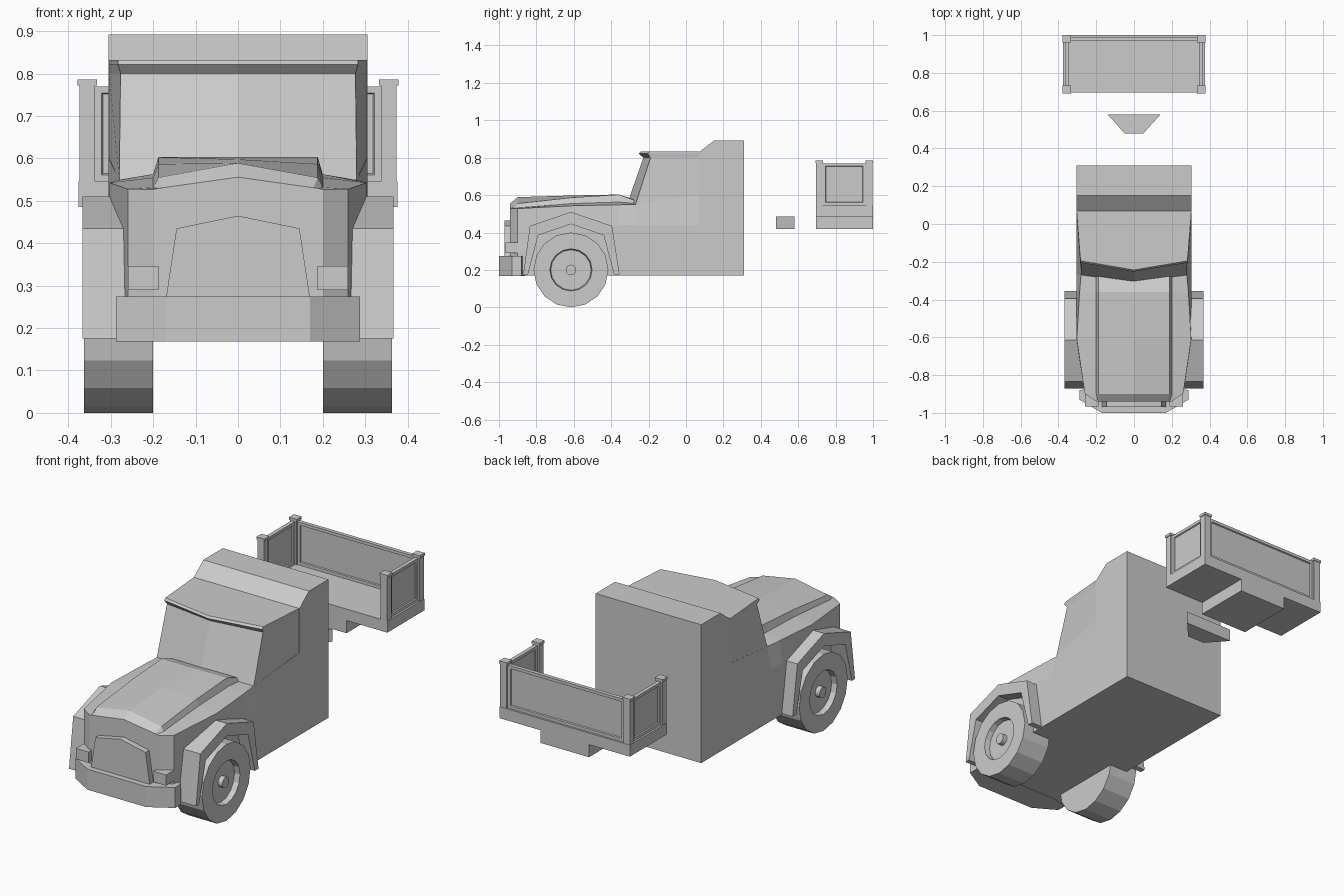
import bpy, bmesh, math

if "Cube" in bpy.data.objects:
    bpy.data.objects.remove(bpy.data.objects["Cube"])


def loft(name, rings, mirror=False):
    """Skin a list of equal-length point rings, capping both ends."""
    bm = bmesh.new()
    vs = [[bm.verts.new(p) for p in ring] for ring in rings]
    n = len(rings[0])
    for a, b in zip(vs, vs[1:]):
        for i in range(n):
            j = (i + 1) % n
            bm.faces.new((a[i], a[j], b[j], b[i]))
    bm.faces.new(vs[0][::-1])
    bm.faces.new(vs[-1])
    return finish(name, bm, mirror)


def finish(name, bm, mirror=False):
    bmesh.ops.recalc_face_normals(bm, faces=bm.faces)
    me = bpy.data.meshes.new(name)
    bm.to_mesh(me)
    bm.free()
    ob = bpy.data.objects.new(name, me)
    bpy.context.collection.objects.link(ob)
    if mirror:
        ob.modifiers.new("mirror", 'MIRROR').use_axis[0] = True
    return ob


def box(name, x, y, z, mirror=False):
    plan = [(x[0], y[0]), (x[1], y[0]), (x[1], y[1]), (x[0], y[1])]
    return loft(name, [[(a, b, h) for a, b in plan] for h in z], mirror)


def framed_panel(name, x, y, z, axis, mirror=False):
    """Thin panel with a recessed field on both broad faces."""
    ob = box(name, x, y, z, mirror)
    bm = bmesh.new()
    bm.from_mesh(ob.data)
    broad = [f for f in bm.faces if abs(f.normal[axis]) > 0.9]
    bmesh.ops.inset_individual(bm, faces=broad, thickness=0.022, depth=0)
    bmesh.ops.inset_individual(bm, faces=broad, thickness=0.004, depth=-0.006)
    bm.to_mesh(ob.data)
    bm.free()


def side_prism(name, pts, x, mirror=False):
    return loft(name, [[(h, y, z) for y, z in pts] for h in x], mirror)


def plan_prism(name, half, z):
    pts = half + [(-x, y) for x, y in reversed(half)]
    return loft(name, [[(x, y, h) for x, y in pts] for h in z])


def symmetric(half):
    """Right half ending on the centre line -> full ring."""
    return half + [(-p[0], *p[1:]) for p in reversed(half[:-1])]


# Lower cab and hood: cross-sections along y
# y, lower width, shoulder (x, z), panel foot z, panel edge z, centre z
stations = [
    (-0.94, 0.20, 0.20, 0.527, 0.529, 0.531, 0.556),
    (-0.90, 0.26, 0.26, 0.528, 0.532, 0.555, 0.589),
    (-0.61, 0.305, 0.303, 0.543, 0.555, 0.587, 0.598),
    (-0.36, 0.305, 0.288, 0.548, 0.563, 0.603, 0.603),
    (-0.27, 0.305, 0.28, 0.55, 0.556, 0.57, 0.575),
    (0.07, 0.305, 0.305, 0.60, 0.60, 0.60, 0.60),
]
rings = []
for y, w, sx, sz, foot, edge, mid in stations:
    k = 0.2 if w > 0.2 else 0.19
    rings.append(symmetric([(w, y, 0.17), (w, y, 0.44), (sx, y, sz),
                            (k, y, foot), (k - 0.012, y, edge), (0, y, mid)]))
loft("hood_and_lower_cab", rings)

# Cab rear block with raised roof
side_prism("cab_rear", [(0.07, 0.17), (0.07, 0.83), (0.15, 0.892),
                        (0.31, 0.892), (0.31, 0.17)], (-0.305, 0.305))

# Greenhouse with raked V windscreen and visor lip
levels = [(0.55, 0.28, -0.27, -0.315), (0.80, 0.277, -0.19, -0.228),
          (0.822, 0.283, -0.205, -0.252), (0.832, 0.283, -0.195, -0.243)]
loft("cab_window_section", [symmetric([(0.304, 0.07, z), (w, yc, z), (0, ym, z)])
                            + [(0, 0.07, z)] for z, w, yc, ym in levels])

# Bumper, grille, lamps
plan_prism("front_bumper", [(0.17, -1.0), (0.288, -0.93), (0.288, -0.88), (0.2, -0.86)],
           (0.168, 0.275))
grille = symmetric([(0.17, 0.27), (0.145, 0.435), (0, 0.465)])
loft("grille", [[(x, y, z) for x, z in grille] for y in (-0.97, -0.93)])
box("headlamp", (0.188, 0.26), (-0.965, -0.89), (0.29, 0.346), True)

# Fenders
outer = [(-0.87, 0.175), (-0.835, 0.435), (-0.615, 0.51), (-0.395, 0.435), (-0.355, 0.175)]
inner = [(-0.385, 0.175), (-0.44, 0.385), (-0.615, 0.445), (-0.79, 0.385), (-0.845, 0.175)]
side_prism("front_fender", outer + inner, (0.22, 0.367), True)

# Front wheels with recessed rim and hub
wheel = [(0.2, 0.2), (0.363, 0.2), (0.363, 0.113), (0.335, 0.108),
         (0.335, 0.028), (0.36, 0.028)]
loft("front_wheel", [[(x, -0.615 + r * math.sin(i * math.pi / 8),
                       0.2 - r * math.cos(i * math.pi / 8)) for i in range(16)]
                     for x, r in wheel], True)

# Hitch
plan_prism("hitch", [(0.05, 0.48), (0.14, 0.58)], (0.42, 0.485))

# Cargo bed: keel block, floor, corner posts, panels
box("bed_keel", (-0.14, 0.14), (0.695, 1.0), (0.42, 0.486))
box("bed_floor", (-0.376, 0.376), (0.695, 1.0), (0.486, 0.546))
for tag, y0, y1 in (("front", 0.695, 0.73), ("rear", 0.963, 0.998)):
    box("bed_post_" + tag, (0.337, 0.374), (y0, y1), (0.546, 0.772), True)
    box("bed_post_cap_" + tag, (0.333, 0.378), (y0 - 0.003, y1 + 0.003), (0.772, 0.786), True)
framed_panel("bed_side_panel", (0.346, 0.366), (0.73, 0.963), (0.546, 0.77), 0, True)
framed_panel("bed_back_panel", (-0.337, 0.337), (0.97, 0.99), (0.546, 0.77), 1)
